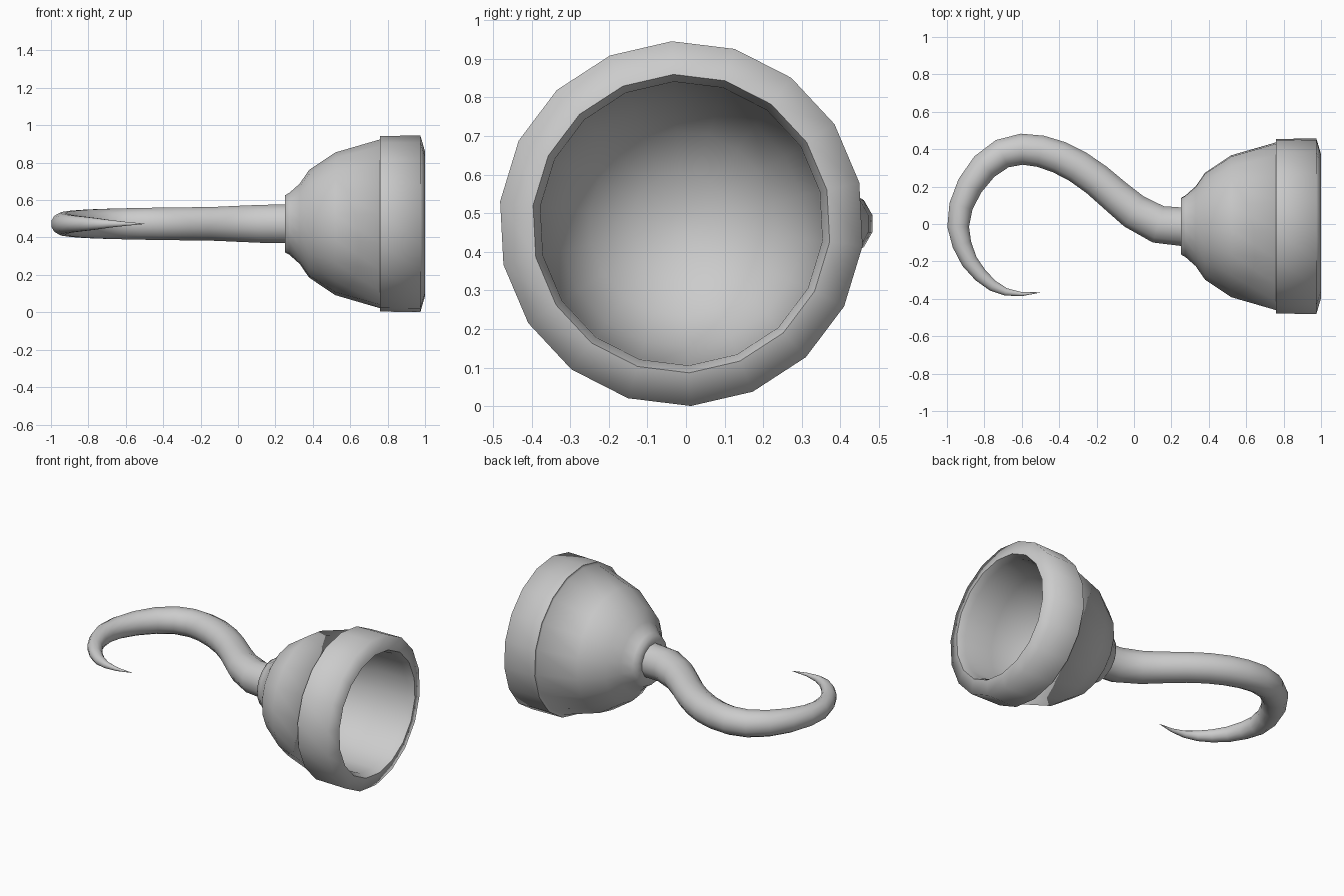
import bpy, bmesh, math
from mathutils import Vector

if "Cube" in bpy.data.objects:
    bpy.data.objects.remove(bpy.data.objects["Cube"])

CY, CZ = -0.012, 0.473   # cup axis height and offset


def ring_surface(name, rings, sides, phase, cap_start=False, cap_end=False, angle=80):
    """Skin circles given as (centre, in-plane direction, radius)."""
    bm = bmesh.new()
    up = Vector((0, 0, 1))
    loops = []
    for c, side, r in rings:
        loop = []
        for i in range(sides):
            a = phase + 2 * math.pi * i / sides
            loop.append(bm.verts.new(c + side * (r * math.cos(a)) + up * (r * math.sin(a))))
        loops.append(loop)
    for a, b in zip(loops, loops[1:]):
        for i in range(sides):
            j = (i + 1) % sides
            bm.faces.new((a[i], a[j], b[j], b[i]))
    if cap_start:
        bm.faces.new(loops[0])
    if cap_end:
        bm.faces.new(loops[-1])
    bmesh.ops.recalc_face_normals(bm, faces=bm.faces)
    me = bpy.data.meshes.new(name)
    bm.to_mesh(me)
    bm.free()
    ob = bpy.data.objects.new(name, me)
    bpy.context.collection.objects.link(ob)
    bpy.ops.object.select_all(action='DESELECT')
    ob.select_set(True)
    bpy.context.view_layer.objects.active = ob
    bpy.ops.object.shade_smooth_by_angle(angle=math.radians(angle))
    return ob


# Hollow cup: outer wall, stepped band, rim, inner bowl (x, radius)
profile = [(0.25, 0.10), (0.25, 0.152), (0.275, 0.166), (0.33, 0.215), (0.38, 0.288),
           (0.52, 0.382), (0.76, 0.452), (0.76, 0.470), (0.975, 0.473),
           (1.0, 0.387), (0.955, 0.368), (0.76, 0.365), (0.55, 0.32),
           (0.43, 0.24), (0.36, 0.13), (0.34, 0.03)]
cup = [(Vector((x, CY, CZ)), Vector((0, 1, 0)), r) for x, r in profile]
ring_surface("cup", cup, 18, math.radians(-87), True, True)

# Tapering hook: centre line and radius (x, y, radius)
path = [(0.27, -0.016, 0.107), (0.13, -0.002, 0.105), (0.0, 0.067, 0.099),
        (-0.1, 0.15, 0.094), (-0.2, 0.236, 0.092), (-0.3, 0.306, 0.091),
        (-0.4, 0.357, 0.09), (-0.5, 0.389, 0.088), (-0.6, 0.4, 0.086),
        (-0.705, 0.376, 0.083), (-0.8, 0.307, 0.079), (-0.877, 0.205, 0.073),
        (-0.925, 0.095, 0.066), (-0.94, -0.015, 0.06), (-0.92, -0.11, 0.053),
        (-0.88, -0.2, 0.046), (-0.82, -0.275, 0.039), (-0.755, -0.33, 0.031),
        (-0.685, -0.363, 0.021), (-0.6, -0.375, 0.011), (-0.5, -0.366, 0.001)]
hook = []
for i, (x, y, r) in enumerate(path):
    p, q = path[max(i - 1, 0)], path[min(i + 1, len(path) - 1)]
    t = Vector((q[0] - p[0], q[1] - p[1], 0)).normalized()
    if i == 0:
        t = Vector((-1, 0, 0))
    hook.append((Vector((x, y, CZ)), Vector((t.y, -t.x, 0)), r))
ring_surface("hook", hook, 12, math.pi / 12, True, True)
